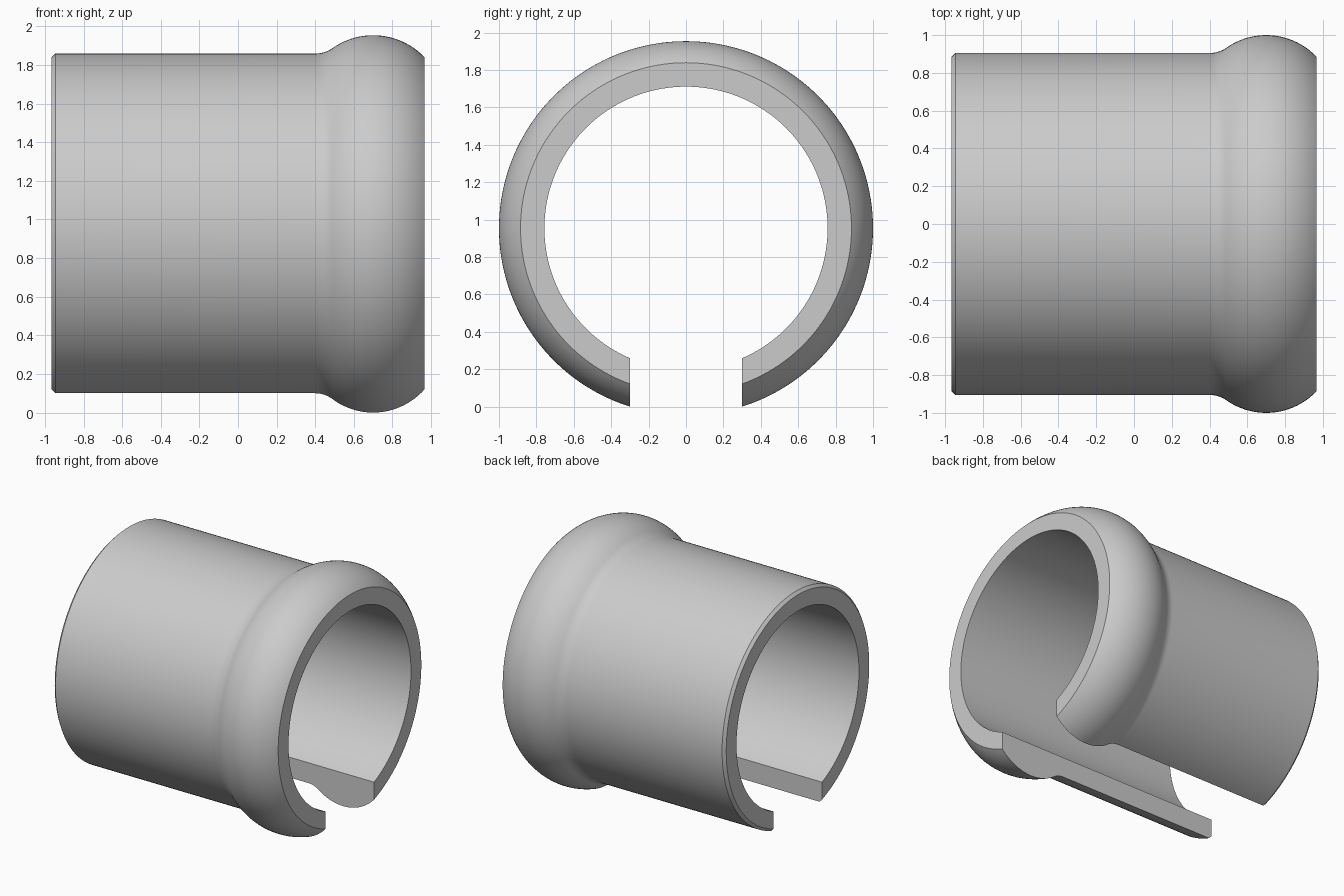
import bpy, bmesh
from math import asin, atan2, cos, sin, pi, radians, hypot, sqrt

cube = bpy.data.objects.get("Cube")
if cube:
    bpy.data.objects.remove(cube, do_unlink=True)

# Main sizes: the sleeve axis runs along x
HALF_LEN, BORE, TUBE, CHAMFER = 0.967, 0.757, 0.905, 0.021
HALF_GAP = 0.30
AXIS_Z = sqrt(1 - HALF_GAP ** 2)
SEGMENTS = 160


def arc(cx, cr, radius, start, end, steps):
    """Points (x, r) along a circular arc."""
    angles = [start + (end - start) * i / steps for i in range(steps + 1)]
    return [(cx + radius * cos(a), cr + radius * sin(a)) for a in angles]


# Rounded bead, and the concave fillet tangent to both tube and bead
bead_x, bead_rad, fillet_x = 0.70, 0.367, 0.40
bead_r = 1 - bead_rad
dx, drop = bead_x - fillet_x, TUBE - bead_r
fillet_rad = (dx ** 2 + drop ** 2 - bead_rad ** 2) / (2 * (bead_rad - drop))
fillet_r = TUBE + fillet_rad
meet = atan2(bead_r - fillet_r, dx)
end_dx = HALF_LEN - bead_x
end_angle = atan2(sqrt(bead_rad ** 2 - end_dx ** 2), end_dx)

# Closed wall section
profile = [(HALF_LEN, BORE), (-HALF_LEN, BORE),
           (-HALF_LEN, TUBE - CHAMFER), (-HALF_LEN + CHAMFER, TUBE)]
profile += arc(fillet_x, fillet_r, fillet_rad, -pi / 2, meet, 8)
profile += arc(bead_x, bead_r, bead_rad, meet + pi, end_angle, 24)[1:]

# Sweep each section point round the axis, stopping at the flat slot walls
bm = bmesh.new()
rows = []
for x, r in profile:
    gap = asin(HALF_GAP / r)
    row = []
    for i in range(SEGMENTS + 1):
        a = gap + (2 * pi - 2 * gap) * i / SEGMENTS
        row.append(bm.verts.new((x, r * sin(a), AXIS_Z - r * cos(a))))
    rows.append(row)
for row, following in zip(rows, rows[1:] + rows[:1]):
    for i in range(SEGMENTS):
        bm.faces.new((row[i], row[i + 1], following[i + 1], following[i]))

# Slot walls
bm.faces.new([row[0] for row in rows])
bm.faces.new([row[-1] for row in reversed(rows)])
bmesh.ops.recalc_face_normals(bm, faces=bm.faces)

mesh = bpy.data.meshes.new("split_sleeve")
bm.to_mesh(mesh)
bm.free()
sleeve = bpy.data.objects.new("split_sleeve", mesh)
bpy.context.collection.objects.link(sleeve)

# Plain grey material
grey = bpy.data.materials.new("light_grey")
grey.use_nodes = True
colour = (0.6, 0.6, 0.6, 1)
grey.diffuse_color = colour
grey.node_tree.nodes["Principled BSDF"].inputs["Base Color"].default_value = colour
mesh.materials.append(grey)

# Smooth curved walls, keep rims crisp
bpy.ops.object.select_all(action="DESELECT")
sleeve.select_set(True)
bpy.context.view_layer.objects.active = sleeve
bpy.ops.object.shade_smooth_by_angle(angle=radians(30))
